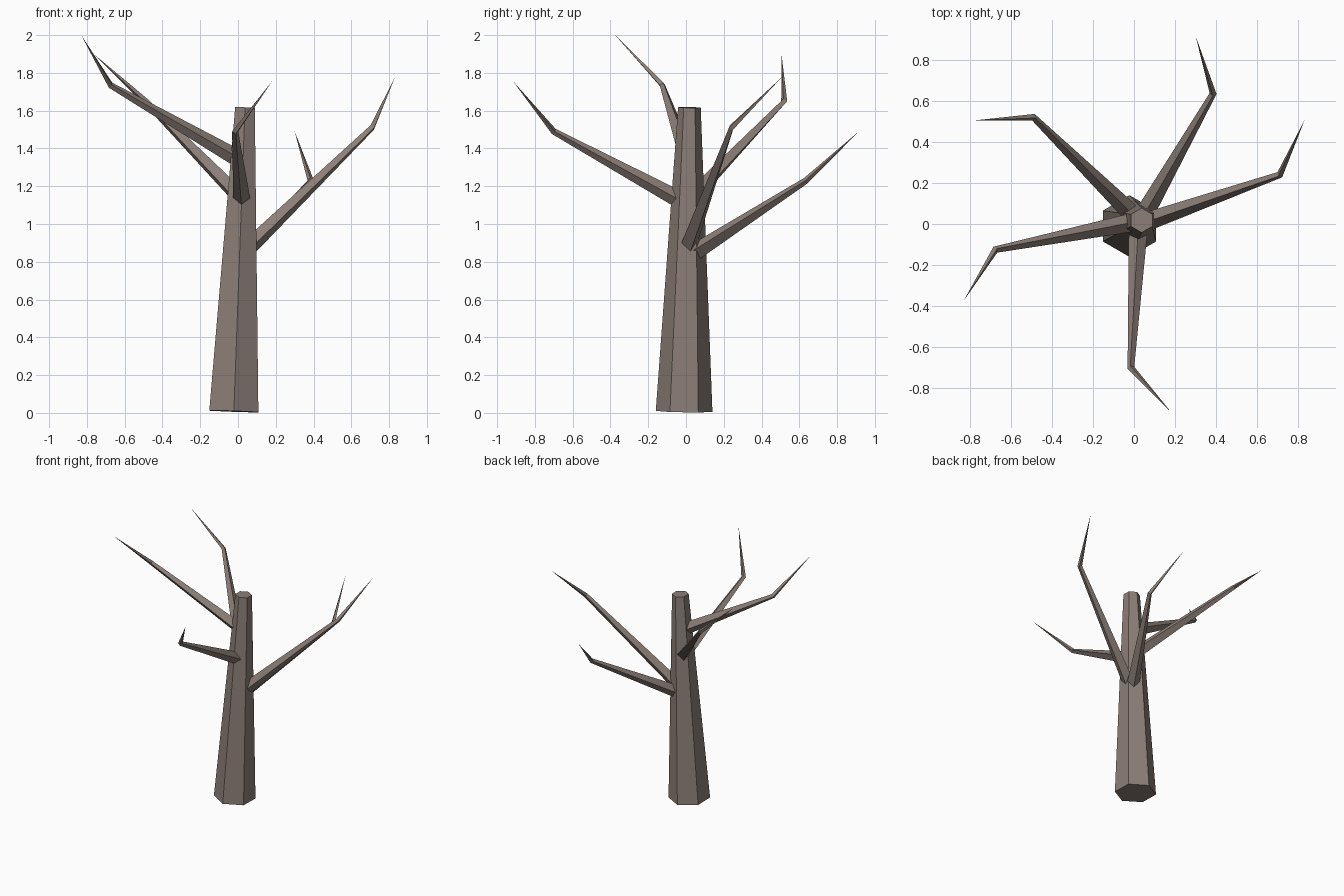
import bpy
import bmesh
import math
from mathutils import Vector

default = bpy.data.objects.get("Cube")
if default:
    bpy.data.objects.remove(default, do_unlink=True)

bark = bpy.data.materials.new("grey_brown_bark")
bark.use_nodes = True
colour = (0.26, 0.21, 0.183, 1.0)
bark.diffuse_color = colour
bark.node_tree.nodes["Principled BSDF"].inputs["Base Color"].default_value = colour


def limb(name, points, radii, sides, hint):
    """Sweep a tapering polygon ring along a path; a zero radius makes a point."""
    path = [Vector(p) for p in points]
    bm = bmesh.new()
    rings = []
    for i, (centre, radius) in enumerate(zip(path, radii)):
        before = path[max(i - 1, 0)]
        after = path[min(i + 1, len(path) - 1)]
        axis = (centre - before).normalized() + (after - centre).normalized()
        axis.normalize()
        side = axis.cross(Vector(hint)).normalized()
        up = side.cross(axis)
        if radius == 0:
            rings.append([bm.verts.new(centre)] * sides)
            continue
        angles = [math.tau * k / sides for k in range(sides)]
        rings.append([bm.verts.new(centre + radius * (up * math.cos(a) + side * math.sin(a)))
                      for a in angles])
    for low, high in zip(rings, rings[1:]):
        for k in range(sides):
            n = (k + 1) % sides
            corners = [low[k], low[n], high[n], high[k]]
            bm.faces.new(list(dict.fromkeys(corners)))
    for ring, radius in ((rings[0], radii[0]), (rings[-1], radii[-1])):
        if radius > 0:
            bm.faces.new(ring)
    bmesh.ops.recalc_face_normals(bm, faces=bm.faces)
    mesh = bpy.data.meshes.new(name)
    bm.to_mesh(mesh)
    bm.free()
    mesh.materials.append(bark)
    obj = bpy.data.objects.new(name, mesh)
    bpy.context.collection.objects.link(obj)
    return obj


# Leaning six-sided trunk
limb("trunk", [(-0.022, -0.01, 0.008), (0.037, 0.018, 1.617)], (0.15, 0.06), 6, (0, 1, 0))

# Bare branches: root inside the trunk, elbow, pointed tip
branches = {
    "left_branch": [(0.03, 0.0, 0.85), (0.71, 0.24, 1.51), (0.83, 0.505, 1.775)],
    "back_branch": [(0.04, 0.03, 0.84), (0.385, 0.635, 1.23), (0.30, 0.915, 1.49)],
    "front_branch": [(0.022, 0.0, 1.11), (-0.015, -0.70, 1.49), (0.18, -0.915, 1.755)],
    "right_branch": [(0.03, 0.015, 1.33), (-0.675, -0.125, 1.735), (-0.83, -0.375, 2.0)],
    "back_right_branch": [(0.02, 0.02, 1.13), (-0.49, 0.52, 1.65), (-0.77, 0.505, 1.905)],
}
for name, points in branches.items():
    limb(name, points, (0.047, 0.017, 0), 4, (0, 0, 1))
